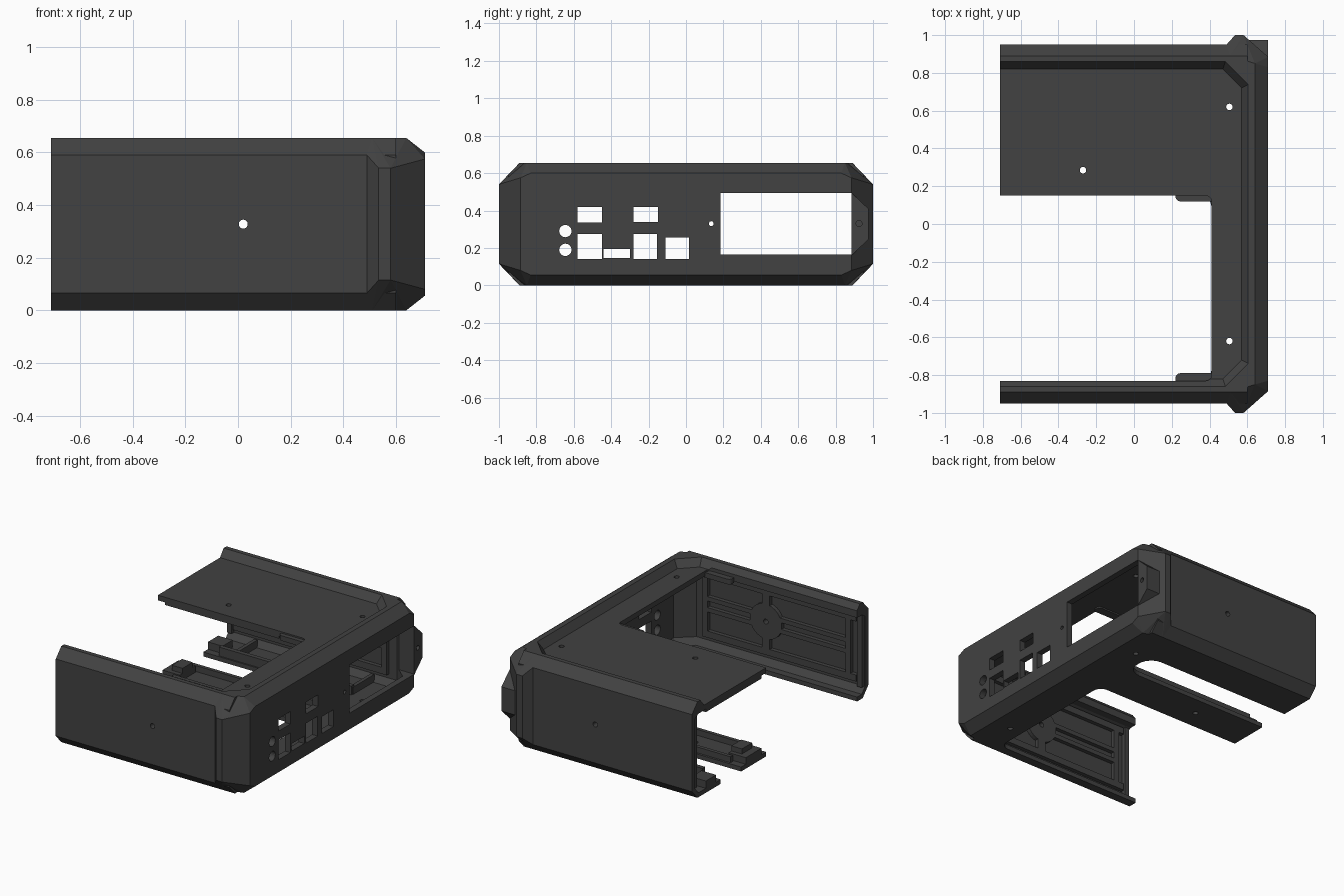
import bpy, bmesh, math
from mathutils import Vector

if "Cube" in bpy.data.objects:
    bpy.data.objects.remove(bpy.data.objects["Cube"])

grey = bpy.data.materials.new("charcoal_plastic")
grey.diffuse_color = (0.054, 0.054, 0.054, 1)
grey.use_nodes = True
grey.node_tree.nodes["Principled BSDF"].inputs["Base Color"].default_value = grey.diffuse_color
MID = 0.3275  # mid height of the case


def hull(name, pts):
    bm = bmesh.new()
    for p in pts:
        bm.verts.new(p)
    bmesh.ops.convex_hull(bm, input=bm.verts[:])
    bmesh.ops.dissolve_limit(bm, angle_limit=0.002, verts=bm.verts[:], edges=bm.edges[:])
    bmesh.ops.recalc_face_normals(bm, faces=bm.faces[:])
    me = bpy.data.meshes.new(name)
    bm.to_mesh(me)
    bm.free()
    me.materials.append(grey)
    ob = bpy.data.objects.new(name, me)
    bpy.context.collection.objects.link(ob)
    return ob


def box(name, x0, x1, y0, y1, z0, z1):
    return hull(name, [(x, y, z) for x in (x0, x1) for y in (y0, y1) for z in (z0, z1)])


def cyl(name, axis, a, b, r, lo, hi, n=24):
    # a, b are the centre on the two axes other than the given one
    pts = []
    for i in range(n):
        t = 2 * math.pi * i / n
        for h in (lo, hi):
            p = [a + r * math.cos(t), b + r * math.sin(t)]
            p.insert(axis, h)
            pts.append(tuple(p))
    return hull(name, pts)


def rounded(name, x0, x1, y0, y1, z0, z1, r):
    # plan shape with rounded corners
    pts = []
    for cx, cy, s in ((x1 - r, y1 - r, 0), (x0 + r, y1 - r, 1), (x0 + r, y0 + r, 2), (x1 - r, y0 + r, 3)):
        for i in range(7):
            t = (s + i / 6) * math.pi / 2
            for z in (z0, z1):
                pts.append((cx + r * math.cos(t), cy + r * math.sin(t), z))
    return hull(name, pts)


def mirrored(pts):
    # mirror points in y and about the mid height
    return [(x, sy * y, MID + sz * (z - MID)) for x, y, z in pts for sy in (1, -1) for sz in (1, -1)]


def combine(ob, other, op):
    m = ob.modifiers.new("bool", 'BOOLEAN')
    m.operation, m.object, m.solver = op, other, 'EXACT'
    bpy.context.view_layer.objects.active = ob
    bpy.ops.object.modifier_apply(modifier=m.name)
    bpy.data.objects.remove(other, do_unlink=True)


# Outer shell: chamfered body plus bulging faceted end
shell = hull("case_shell", mirrored([(x, y, z) for x in (-0.71, 0.6) for y, z in ((0.95, 0.59), (0.89, 0.655))]))
bumper = hull("bumper", mirrored([(0.49, 0.95, 0.59), (0.51, 0.89, 0.655), (0.535, 1, 0.54), (0.58, 1, 0.54),
                                  (0.71, 0.885, 0.575), (0.71, 0.83, 0.60), (0.64, 0.85, 0.655)]))
combine(shell, bumper, 'UNION')

# Lug on the back right corner
lug_yz = [(0.85, 0.15), (0.885, 0.16), (0.975, 0.245), (0.975, 0.41), (0.885, 0.495), (0.85, 0.505)]
combine(shell, hull("lug", [(x, y, z) for x in (0.6, 0.71) for y, z in lug_yz]), 'UNION')

# Hollow interior
cavity = [(x, s * y, z) for s in (1, -1) for x, y in ((-0.8, 0.915), (0.56, 0.915), (0.668, 0.82))
          for z in (0.07, 0.55)]
cavity += [(x, s * y, z) for s in (1, -1) for x, y in ((-0.8, 0.88), (0.54, 0.88), (0.63, 0.80))
           for z in (0.03, 0.57)]
combine(shell, hull("cavity", cavity), 'DIFFERENCE')

# Recessed top deck inside a sloped rim
deck = [(x, s * y, 0.605) for s in (1, -1) for x, y in ((-0.8, 0.82), (0.47, 0.82), (0.57, 0.72))]
deck += [(x, s * y, 0.66) for s in (1, -1) for x, y in ((-0.8, 0.863), (0.485, 0.863), (0.608, 0.74))]
combine(shell, hull("deck_recess", deck), 'DIFFERENCE')

# Large openings in the top and the bottom, and slot beside the bottom finger
combine(shell, rounded("top_opening", -0.9, 0.41, -0.83, 0.15, 0.5, 0.7, 0.03), 'DIFFERENCE')
combine(shell, rounded("bottom_opening", -0.9, 0.41, -0.83, 0.15, -0.1, 0.12, 0.06), 'DIFFERENCE')
combine(shell, rounded("bottom_slot", -0.9, 0.41, 0.42, 0.64, -0.1, 0.12, 0.1), 'DIFFERENCE')

# Port cut-outs in the end panel: y0, y1, z0, z1
ports = [(-0.58, -0.45, 0.335, 0.42), (-0.58, -0.45, 0.14, 0.275), (-0.44, -0.30, 0.145, 0.195),
         (-0.28, -0.15, 0.34, 0.42), (-0.28, -0.155, 0.14, 0.275), (-0.11, 0.015, 0.14, 0.255),
         (0.185, 0.885, 0.165, 0.495)]
for p in ports:
    combine(shell, box("port", 0.5, 0.8, *p), 'DIFFERENCE')
for y, z, r, lo in ((-0.645, 0.29, 0.033, 0.5), (-0.645, 0.19, 0.033, 0.5),
                    (0.135, 0.33, 0.013, 0.5), (0.925, 0.33, 0.016, 0.64)):
    combine(shell, cyl("round_port", 0, y, z, r, lo, 0.8), 'DIFFERENCE')

# Screw holes through deck and floor, and through both side walls
for x, y in ((0.505, 0.62), (0.505, -0.62), (-0.27, 0.285)):
    combine(shell, cyl("screw_hole", 2, x, y, 0.017, -0.1, 0.8), 'DIFFERENCE')
combine(shell, cyl("wall_hole", 1, 0.02, MID, 0.017, -1.2, 1.2), 'DIFFERENCE')

# Stiffening ribs and round boss inside each side wall
for side, s in (("front", -1), ("back", 1)):
    y0, y1 = sorted((s * 0.888, s * 0.92))
    for z in (0.10, 0.51):
        box(side + "_long_rib", -0.66, 0.5, y0, y1, z, z + 0.045)
    for x0, x1 in ((-0.6, -0.08), (0.12, 0.46)):
        for z in (0.275, 0.35):
            box(side + "_middle_rib", x0, x1, y0, y1, z, z + 0.03)
    for x in (-0.62, 0.46):
        box(side + "_upright_rib", x, x + 0.04, y0, y1, 0.10, 0.555)
    for z0, z1 in ((0.12, 0.24), (0.415, 0.53)):
        box(side + "_boss_rib", -0.01, 0.05, y0, y1, z0, z1)
    boss = cyl(side + "_wall_boss", 1, 0.02, MID, 0.12, y0, y1, 32)
    combine(boss, cyl("boss_hole", 1, 0.02, MID, 0.017, -1.2, 1.2), 'DIFFERENCE')
    # thickened rail at the wall's open end
    box(side + "_end_rail", -0.705, -0.67, y0, y1, 0.07, 0.58)

# Rounded lips at the corners of the top opening
rounded("back_opening_lip", 0.22, 0.44, 0.12, 0.18, 0.56, 0.595, 0.025)
rounded("front_opening_lip", 0.22, 0.44, -0.85, -0.79, 0.56, 0.595, 0.025)

# Rails and end clips on the bottom finger and the wall flange
for y in (0.17, 0.38):
    box("finger_rail", -0.62, 0.4, y, y + 0.025, 0.025, 0.07)
box("finger_clip", -0.71, -0.58, 0.20, 0.37, 0.025, 0.075)
box("finger_clip_step", -0.66, -0.58, 0.23, 0.34, 0.07, 0.11)
box("flange_rail", -0.6, 0.4, 0.65, 0.68, 0.025, 0.09)
box("flange_clip", -0.71, -0.6, 0.69, 0.80, 0.025, 0.08)
for x in (-0.5, 0.0, 0.38):
    box("flange_cross_rib", x, x + 0.025, 0.66, 0.89, 0.025, 0.08)

# Hook under the free edge of the top deck
box("deck_end_hook", -0.71, -0.66, 0.2, 0.8, 0.55, 0.575)
box("deck_edge_rib", -0.66, 0.2, 0.155, 0.18, 0.55, 0.575)
